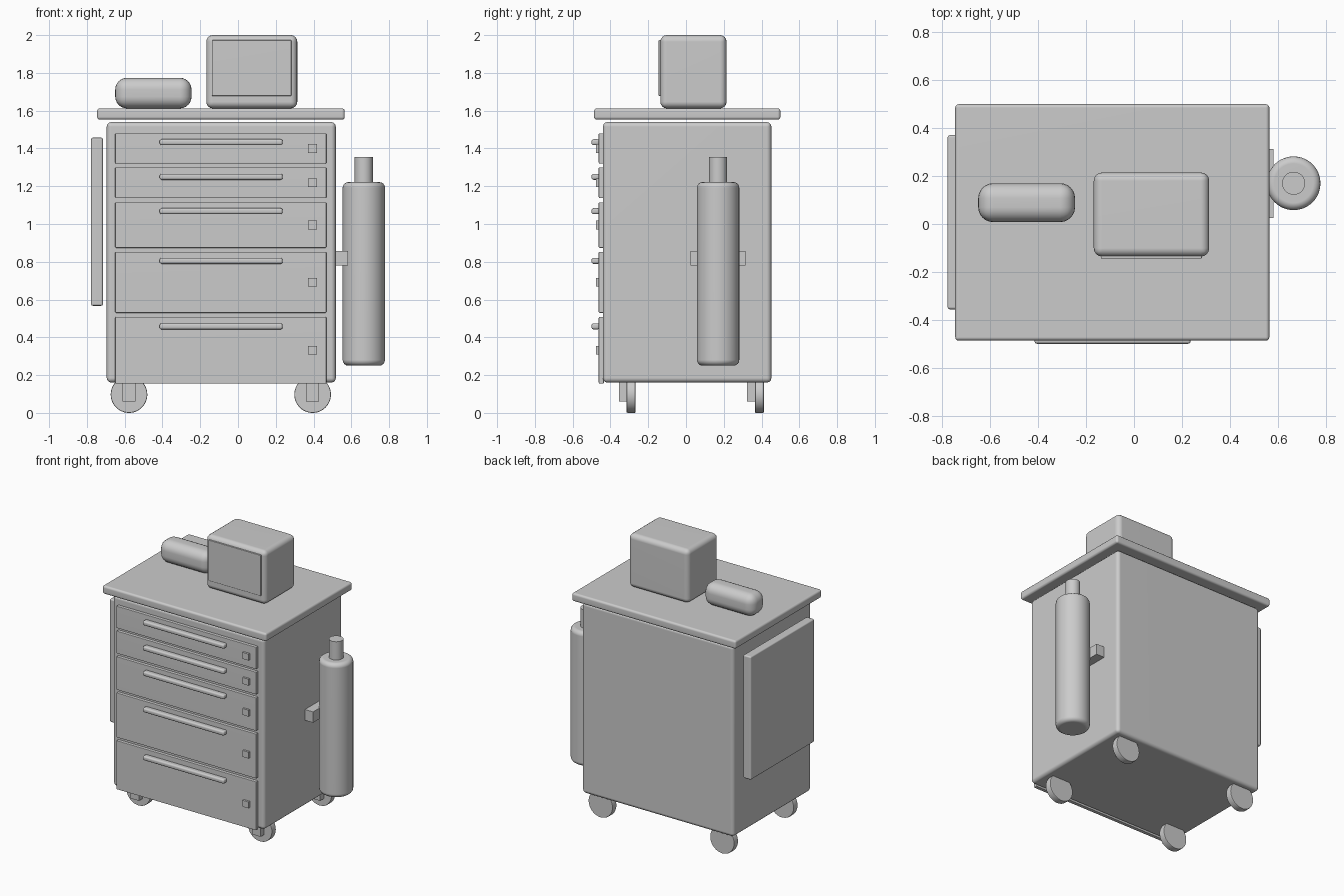
import bpy, bmesh, math
from mathutils import Matrix

if "Cube" in bpy.data.objects:
    bpy.data.objects.remove(bpy.data.objects["Cube"])


def finish(name, bm, bevel, segs, edges=None):
    if bevel:
        bmesh.ops.bevel(bm, geom=edges or bm.edges[:], offset=bevel, segments=segs,
                        profile=0.5, affect='EDGES', clamp_overlap=True)
    mesh = bpy.data.meshes.new(name)
    bm.to_mesh(mesh)
    bm.free()
    ob = bpy.data.objects.new(name, mesh)
    bpy.context.collection.objects.link(ob)
    bpy.ops.object.select_all(action='DESELECT')
    ob.select_set(True)
    bpy.context.view_layer.objects.active = ob
    bpy.ops.object.shade_smooth_by_angle(angle=math.radians(40))
    if bevel:
        wn = ob.modifiers.new("face_normals", 'WEIGHTED_NORMAL')
        wn.keep_sharp = True
    return ob


def box(name, x, y, z, bevel=0.0, segs=3):
    """Box from (min, max) ranges with rounded edges."""
    bm = bmesh.new()
    centre = [(r[0] + r[1]) / 2 for r in (x, y, z)]
    size = [r[1] - r[0] for r in (x, y, z)]
    bmesh.ops.create_cube(bm, size=1, matrix=Matrix.Translation(centre) @ Matrix.Diagonal((*size, 1)))
    return finish(name, bm, bevel, segs)


def cylinder(name, centre, r, depth, axis='Z', bevel=0.0, segs=4):
    """Cylinder with rounded rims."""
    bm = bmesh.new()
    rot = Matrix.Rotation(math.pi / 2, 4, 'X') if axis == 'Y' else Matrix.Identity(4)
    bmesh.ops.create_cone(bm, cap_ends=True, segments=48, radius1=r, radius2=r, depth=depth,
                          matrix=Matrix.Translation(centre) @ rot)
    rims = [e for e in bm.edges if any(len(f.verts) > 4 for f in e.link_faces)]
    return finish(name, bm, bevel, segs, rims)


# Cabinet and worktop
box("cabinet_body", (-0.695, 0.518), (-0.44, 0.452), (0.16, 1.54), 0.025)
box("worktop", (-0.746, 0.565), (-0.487, 0.5), (1.552, 1.612), 0.015)

# Drawers: front panel, pull handle, lock
drawers = [(1.32, 1.48, 1.433), (1.137, 1.30, 1.25), (0.874, 1.115, 1.068),
           (0.53, 0.853, 0.805), (0.155, 0.508, 0.458)]
for i, (z0, z1, zh) in enumerate(drawers, 1):
    zc = (z0 + z1) / 2
    box(f"drawer_front_{i}", (-0.65, 0.468), (-0.462, -0.435), (z0, z1), 0.005, 2)
    box(f"drawer_handle_{i}", (-0.415, 0.236), (-0.5, -0.458), (zh - 0.016, zh + 0.016), 0.011, 3)
    box(f"drawer_lock_{i}", (0.37, 0.418), (-0.477, -0.455), (zc - 0.023, zc + 0.023))

# Casters
for side, x in (("left", -0.577), ("right", 0.395)):
    for end, y in (("front", -0.291), ("back", 0.389)):
        cylinder(f"{end}_{side}_wheel", (x, y, 0.097), 0.097, 0.048, 'Y', 0.006, 2)
        box(f"{end}_{side}_fork", (x - 0.035, x + 0.035), (y - 0.065, y - 0.005), (0.06, 0.2))

# Side panel on the left
box("side_board", (-0.778, -0.715), (-0.356, 0.371), (0.567, 1.457), 0.01)

# Gas bottle with neck and bracket on the right
cylinder("gas_bottle", (0.666, 0.17, 0.736), 0.112, 0.972, 'Z', 0.03)
cylinder("bottle_neck", (0.666, 0.17, 1.28), 0.048, 0.148)
box("bottle_bracket", (0.51, 0.583), (0.025, 0.314), (0.78, 0.858))

# Monitor with raised screen
box("monitor_case", (-0.168, 0.314), (-0.136, 0.215), (1.612, 2.0), 0.035, 4)
box("monitor_screen", (-0.138, 0.283), (-0.145, -0.125), (1.678, 1.973), 0.004, 2)

# Soft bag on the worktop
box("soft_bag", (-0.65, -0.246), (0.008, 0.17), (1.612, 1.774), 0.062, 6)
